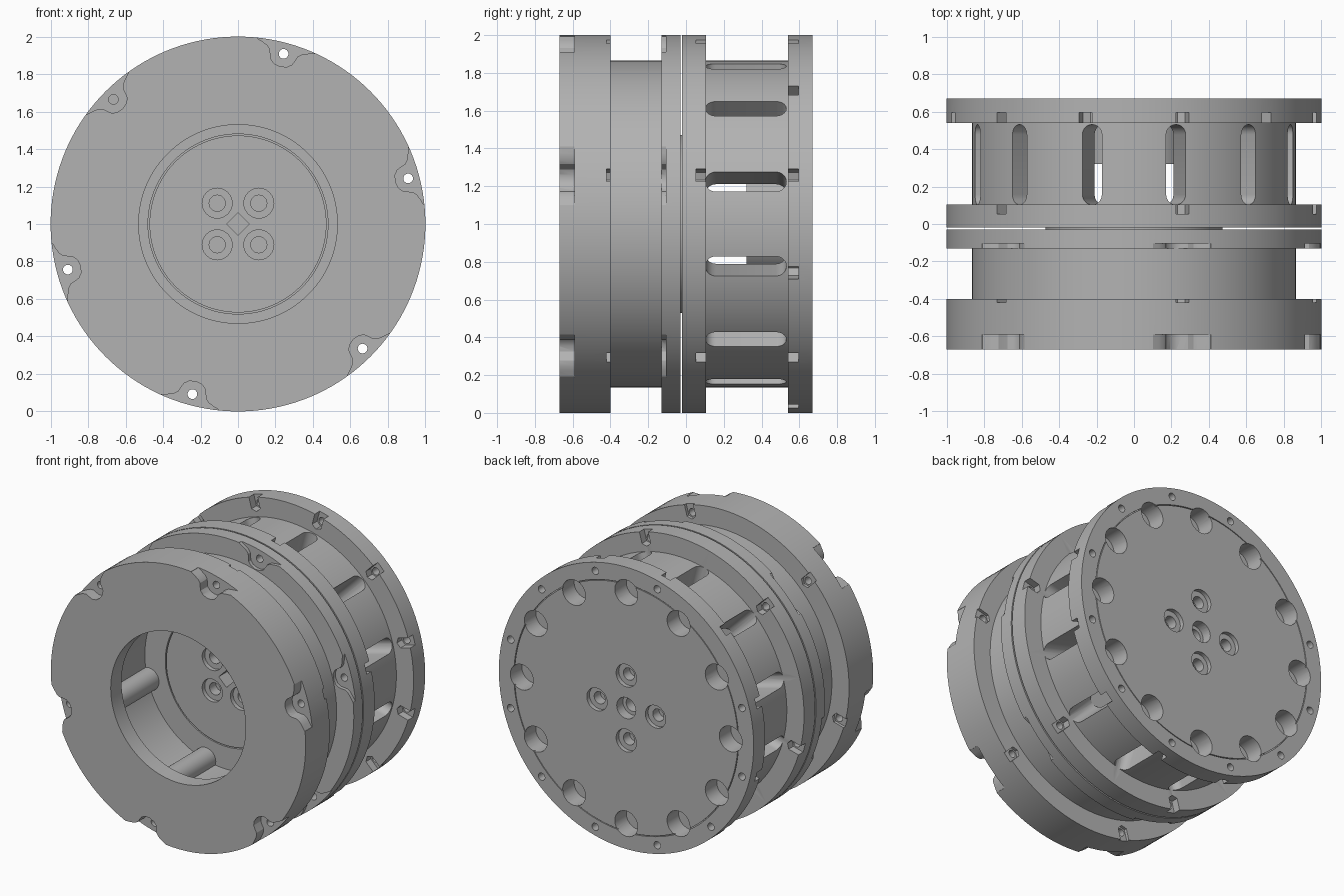
import bpy, bmesh, math
from mathutils import Vector

if "Cube" in bpy.data.objects:
    bpy.data.objects.remove(bpy.data.objects["Cube"])

grey = bpy.data.materials.new("matte_grey")
grey.use_nodes = True
COLOUR = (0.45, 0.45, 0.45, 1)
grey.diffuse_color = COLOUR
grey.node_tree.nodes["Principled BSDF"].inputs["Base Color"].default_value = COLOUR

AXIS = Vector((0, 0, 1))
BACK = Vector((0, 1, 0))
SIX = [15 + 60 * i for i in range(6)]
TWELVE = [15 + 30 * i for i in range(12)]


def make(name, bm):
    bmesh.ops.recalc_face_normals(bm, faces=bm.faces)
    mesh = bpy.data.meshes.new(name)
    bm.to_mesh(mesh)
    bm.free()
    mesh.materials.append(grey)
    ob = bpy.data.objects.new(name, mesh)
    bpy.context.collection.objects.link(ob)
    return ob


def lathe(name, profile, closed=False, steps=144):
    """Revolve (radius, y) points about the y axis line through z = 1."""
    bm = bmesh.new()
    vs = [bm.verts.new((r, y, 1)) for r, y in profile]
    es = [bm.edges.new(p) for p in zip(vs, vs[1:] + vs[:1])]
    if not closed:
        bm.edges.remove(es[-1])
        es.pop()
    bmesh.ops.spin(bm, geom=vs + es, cent=AXIS, axis=BACK,
                   angle=math.tau, steps=steps)
    bmesh.ops.remove_doubles(bm, verts=bm.verts, dist=1e-5)
    return make(name, bm)


def prism(bm, points, origin, u, v, depth):
    """Extrude a flat outline spanned by u and v along depth."""
    face = bm.faces.new([bm.verts.new(origin + u * a + v * b) for a, b in points])
    new = bmesh.ops.extrude_face_region(bm, geom=[face])["geom"]
    bmesh.ops.translate(bm, vec=depth, verts=[g for g in new if isinstance(g, bmesh.types.BMVert)])


def circle(radius, a=0, b=0, n=24):
    return [(a + radius * math.cos(math.tau * i / n),
             b + radius * math.sin(math.tau * i / n)) for i in range(n)]


def frame(deg):
    t = math.radians(deg)
    return Vector((math.sin(t), 0, -math.cos(t))), Vector((math.cos(t), 0, math.sin(t)))


def ring(outline, y0, y1, angles):
    """Cutter: an outline in (tangent, radius) repeated around the axis."""
    bm = bmesh.new()
    for deg in angles:
        u, v = frame(deg)
        prism(bm, outline, AXIS + BACK * y0, u, v, BACK * (y1 - y0))
    return make("cutter", bm)


def cut(ob, cutter):
    mod = ob.modifiers.new("cut", "BOOLEAN")
    mod.operation, mod.solver, mod.object = "DIFFERENCE", "EXACT", cutter
    bpy.context.view_layer.update()
    deps = bpy.context.evaluated_depsgraph_get()
    mesh = bpy.data.meshes.new_from_object(ob.evaluated_get(deps))
    ob.modifiers.clear()
    ob.data = mesh
    bpy.data.objects.remove(cutter)


def finish(ob):
    bpy.ops.object.select_all(action="DESELECT")
    ob.select_set(True)
    bpy.context.view_layer.objects.active = ob
    bpy.ops.object.shade_smooth_by_angle(angle=math.radians(30))


# Shared cutter outlines: flared bolt pocket, nut pocket, bolt hole
half = [(0.035, 0.877), (0.058, 0.895), (0.068, 0.92), (0.076, 0.945),
        (0.095, 0.962), (0.125, 0.974), (0.16, 0.985), (0.19, 1.05)]
pocket = [(0, 0.87)] + half + [(-a, b) for a, b in reversed(half)]
nut = [(-0.035, 0.92), (0, 0.9), (0.035, 0.92), (0.035, 1.05), (-0.035, 1.05)]
bolt = circle(0.026, 0, 0.94, 16)

# Front housing: two flanges joined by a neck, hollow behind a front lip
front = lathe("front_housing", [
    (0.53, -0.67), (1, -0.67), (1, -0.4), (0.865, -0.4), (0.865, -0.13),
    (1, -0.13), (1, -0.03), (0.48, -0.03), (0.48, -0.13), (0.64, -0.13),
    (0.64, -0.55), (0.53, -0.55)], closed=True)
cut(front, ring(pocket, -0.75, -0.59, SIX))
cut(front, ring(pocket, -0.135, -0.105, SIX))
cut(front, ring(nut, -0.42, -0.395, SIX))
cut(front, ring(bolt, -0.8, 0, SIX))
finish(front)

# Rounded ribs on the inner wall of the front housing
bm = bmesh.new()
for deg in SIX:
    u, v = frame(deg)
    prism(bm, circle(0.08, 0, 0.63), AXIS - BACK * 0.56, u, v, BACK * 0.44)
finish(make("inner_ribs", bm))

# Back housing: hub, middle flange, slotted neck and back flange
back = lathe("back_housing", [
    (0, -0.13), (0.472, -0.13), (0.472, -0.02), (1, -0.02), (1, 0.105),
    (0.865, 0.105), (0.865, 0.54), (1, 0.54), (1, 0.67), (0, 0.67)])
cut(back, lathe("cutter", [
    (0, 0.1), (0.615, 0.1), (0.615, 0.539), (0.3, 0.539), (0.3, 0.32), (0, 0.32)]))

# Rounded slots through the neck wall
bm = bmesh.new()
W, L = 0.054, 0.16
arc = [math.pi * i / 10 for i in range(11)]
slot = [(W * math.cos(a), L + W * math.sin(a)) for a in arc]
slot += [(-a, -b) for a, b in slot]
for deg in TWELVE:
    u, v = frame(deg)
    prism(bm, slot, AXIS + BACK * 0.317 + v * 0.58, u, BACK, v * 0.35)
cut(back, make("cutter", bm))

# Back flange: vent holes, seam, nut pockets and bolt holes
cut(back, ring(circle(0.09, 0, 0.82), 0.541, 0.75, range(0, 360, 30)))
cut(back, lathe("cutter", [(0.876, 0.66), (0.882, 0.66), (0.882, 0.7), (0.876, 0.7)], closed=True))
cut(back, ring(nut, 0.53, 0.595, TWELVE))
cut(back, ring(nut, 0.053, 0.11, SIX))
cut(back, ring(bolt, -0.1, 0.2, SIX))
cut(back, ring(bolt, 0.5, 0.75, TWELVE))

# Counterbored screws: square group at the front, cross group at the back
for y0, y1, dist, start in ((-0.2, -0.1, 0.157, 45), (0.64, 0.75, 0.23, 0)):
    spots = [start + 90 * i for i in range(4)]
    cut(back, ring(circle(0.08, 0, dist), y0, y1, spots))
    grow = 0.07
    cut(back, ring(circle(0.043, 0, dist), y0 + (grow if y0 < 0 else -grow),
                   y1 + (grow if y0 < 0 else -grow), spots))
cut(back, ring(circle(0.06, n=4), -0.2, 0.0, [0]))
cut(back, ring(circle(0.075), 0.6, 0.75, [0]))
cut(back, ring(circle(0.05), 0.5, 0.65, [0]))
finish(back)
